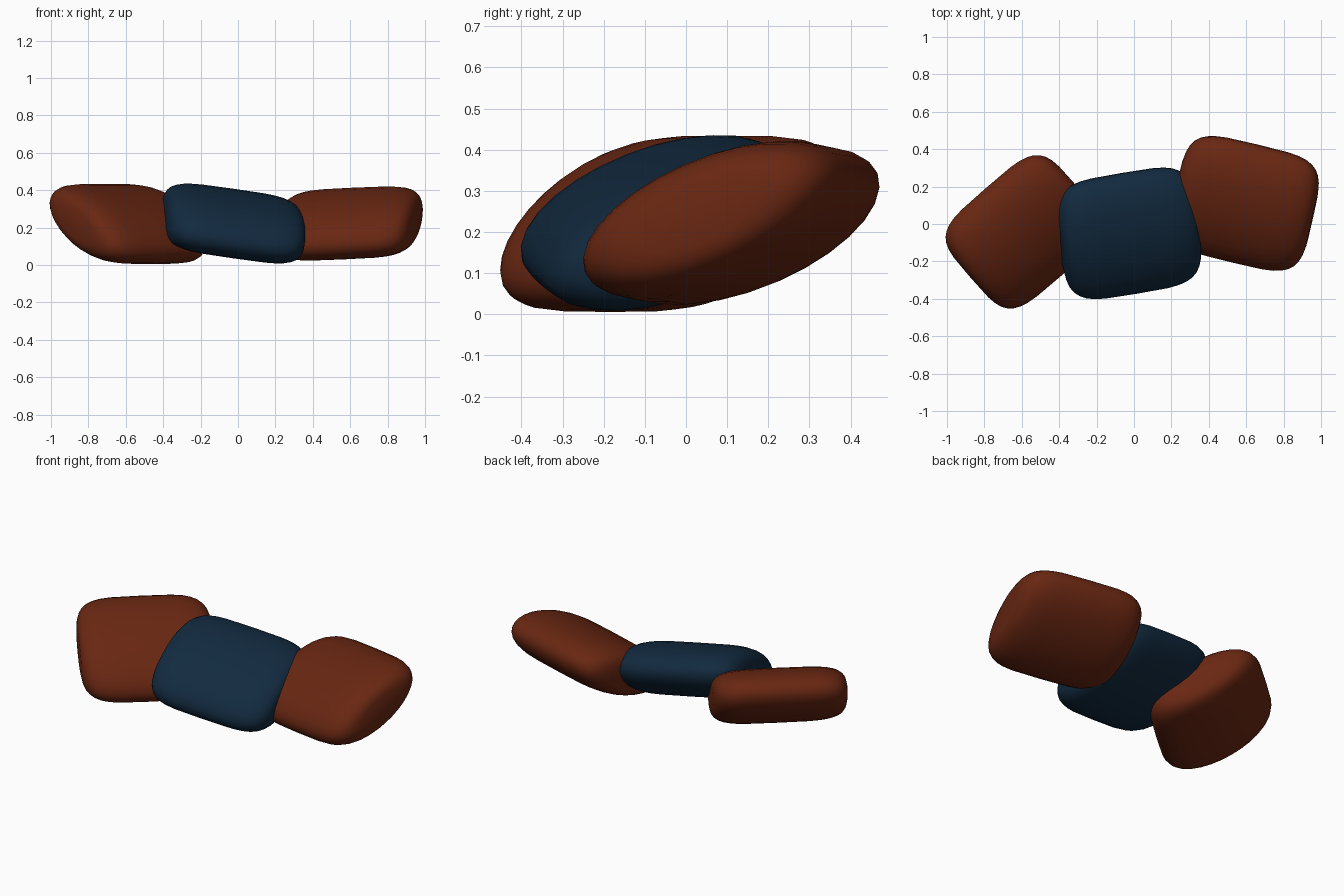
import bpy
import bmesh
from math import radians, copysign, hypot
from mathutils import Matrix

cube = bpy.data.objects.get("Cube")
if cube:
    bpy.data.objects.remove(cube, do_unlink=True)


def make_material(name, rgb):
    mat = bpy.data.materials.new(name)
    mat.use_nodes = True
    color = (*rgb, 1.0)
    mat.diffuse_color = color
    mat.node_tree.nodes["Principled BSDF"].inputs["Base Color"].default_value = color
    return mat


rust = make_material("rust red", (0.14, 0.02, 0.006))
navy = make_material("navy blue", (0.006, 0.023, 0.05))

HALF_SIZE = (0.375, 0.345, 0.15)
SQUARENESS = 0.45  # lower is boxier along the width


def make_cushion(name, material, location, angles):
    """Pillow with an oval cross-section and squared-off ends."""
    bm = bmesh.new()
    bmesh.ops.create_uvsphere(bm, u_segments=28, v_segments=18, radius=1)
    bmesh.ops.rotate(bm, verts=bm.verts, matrix=Matrix.Rotation(radians(90), 3, "Y"))
    for v in bm.verts:
        x, y, z = v.co
        ring = hypot(y, z)
        swell = ring ** (SQUARENESS - 1) if ring > 1e-4 else 0
        v.co = (copysign(abs(x) ** SQUARENESS, x), y * swell, z * swell)
    bmesh.ops.scale(bm, verts=bm.verts, vec=HALF_SIZE)
    bmesh.ops.recalc_face_normals(bm, faces=bm.faces)
    for f in bm.faces:
        f.smooth = True
    mesh = bpy.data.meshes.new(name)
    bm.to_mesh(mesh)
    bm.free()
    mesh.materials.append(material)
    obj = bpy.data.objects.new(name, mesh)
    obj.location = location
    obj.rotation_euler = [radians(a) for a in angles]
    bpy.context.collection.objects.link(obj)


# Three overlapping cushions, each leaning up toward the back
make_cushion("middle_cushion", navy, (-0.025, -0.05, 0.222), (21.5, 8, 9.5))
make_cushion("left_cushion", rust, (0.59, 0.11, 0.222), (23, -2.5, -13.5))
make_cushion("right_cushion", rust, (-0.59, -0.042, 0.22), (29.5, 0, 41))
